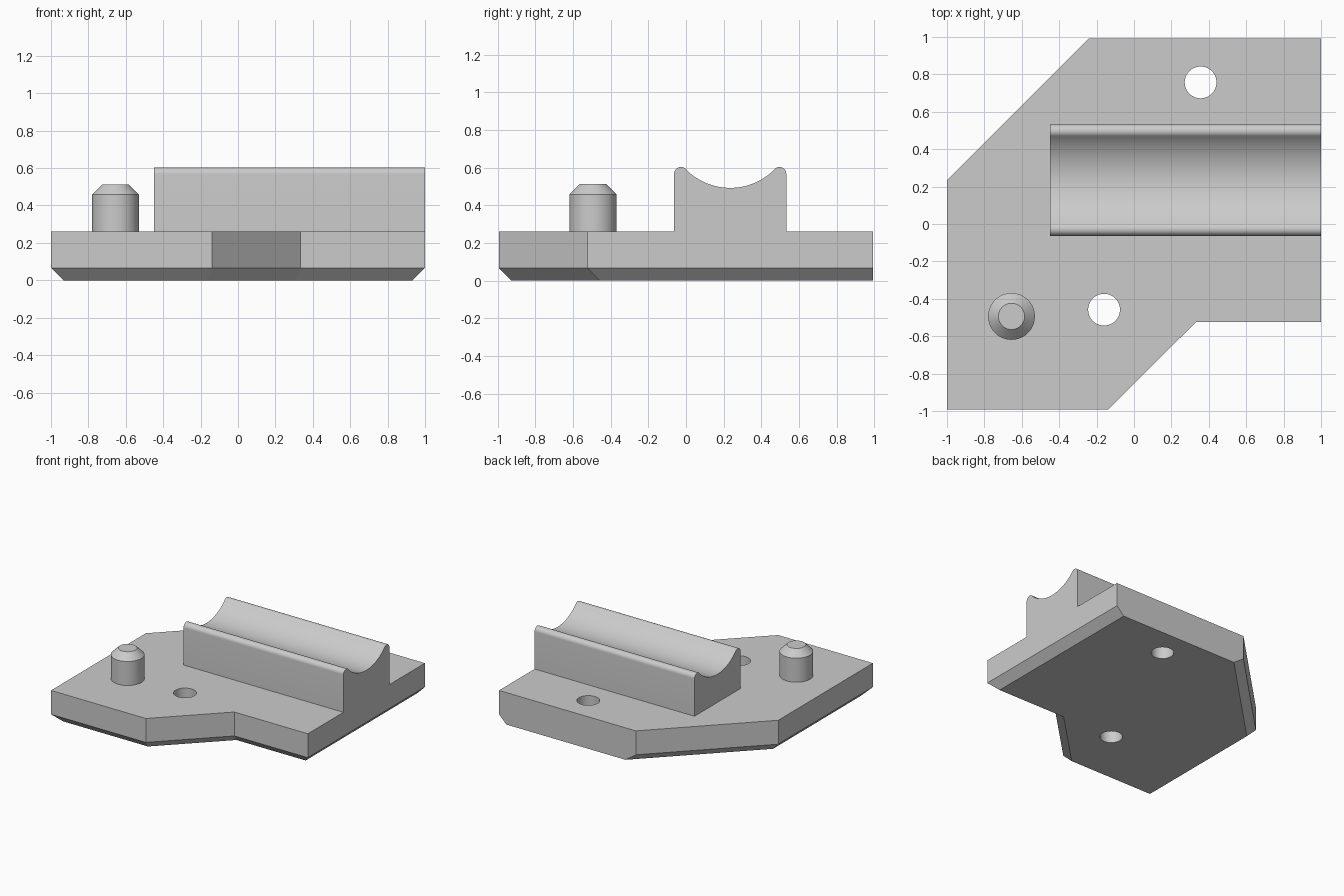
import bpy, bmesh, math
from mathutils import Vector

if "Cube" in bpy.data.objects:
    bpy.data.objects.remove(bpy.data.objects["Cube"])

TOP = 0.262       # plate top height
CHAMFER = 0.066   # bottom edge chamfer

grey = bpy.data.materials.new("light_grey")
grey.diffuse_color = (0.6, 0.6, 0.6, 1)
grey.use_nodes = True
grey.node_tree.nodes["Principled BSDF"].inputs["Base Color"].default_value = grey.diffuse_color


def loft(name, rings):
    """Closed solid through rings that all have the same number of points."""
    bm = bmesh.new()
    loops = [[bm.verts.new(p) for p in ring] for ring in rings]
    n = len(loops[0])
    bm.faces.new(loops[0])
    bm.faces.new(loops[-1])
    for a, b in zip(loops, loops[1:]):
        for i in range(n):
            j = (i + 1) % n
            bm.faces.new((a[i], a[j], b[j], b[i]))
    bmesh.ops.recalc_face_normals(bm, faces=bm.faces[:])
    mesh = bpy.data.meshes.new(name)
    bm.to_mesh(mesh)
    bm.free()
    mesh.materials.append(grey)
    obj = bpy.data.objects.new(name, mesh)
    bpy.context.collection.objects.link(obj)
    return obj


def turned(name, x, y, profile, n=64):
    """Round part from (radius, height) pairs."""
    return loft(name, [[(x + r * math.cos(2 * math.pi * i / n),
                         y + r * math.sin(2 * math.pi * i / n), z)
                        for i in range(n)] for r, z in profile])


def inset(points, amounts):
    """Move each edge of a counter-clockwise outline inward by its own amount."""
    n = len(points)
    lines = []
    for i in range(n):
        p, q = Vector(points[i]), Vector(points[(i + 1) % n])
        d = (q - p).normalized()
        lines.append((p + Vector((-d.y, d.x)) * amounts[i], d))
    out = []
    for i in range(n):
        (p, d), (q, e) = lines[i - 1], lines[i]
        w = q - p
        t = (w.x * e.y - w.y * e.x) / (d.x * e.y - d.y * e.x)
        out.append(p + d * t)
    return out


def combine(target, tool, operation):
    mod = target.modifiers.new(operation.lower(), 'BOOLEAN')
    mod.operation = operation
    mod.solver = 'EXACT'
    mod.object = tool
    bpy.context.view_layer.objects.active = target
    bpy.ops.object.modifier_apply(modifier=mod.name)
    bpy.data.objects.remove(tool)


# Base plate: chamfered below on every side except the straight back
outline = [(-1, -0.993), (-0.14, -0.993), (0.333, -0.523), (1, -0.523),
           (1, 0.993), (-0.24, 0.993), (-1, 0.233)]
foot = inset(outline, [0 if i == 4 else CHAMFER for i in range(7)])
body = loft("mounting_plate", [[(p[0], p[1], z) for p in pts] for pts, z in
                               ((foot, 0), (outline, CHAMFER), (outline, TOP))])

# Saddle profile: rounded lips flowing into a circular trough
MID, HALF, LIP, PEAK = 0.235, 0.298, 0.036, 0.604
TROUGH_R, TROUGH_Z = 0.331, 0.824
lip_y, lip_z = HALF - LIP, PEAK - LIP
end = math.atan2(TROUGH_Z - lip_z, lip_y)      # angle where lip meets trough
half = [(HALF, 0.15)]
for i in range(15):
    a = (math.pi - end) * i / 14
    half.append((lip_y + LIP * math.cos(a), lip_z + LIP * math.sin(a)))
for i in range(1, 17):
    a = -end + (end - math.pi / 2) * i / 16
    half.append((TROUGH_R * math.cos(a), TROUGH_Z + TROUGH_R * math.sin(a)))
profile = half + [(-y, z) for y, z in reversed(half[:-1])]
saddle = loft("saddle", [[(x, MID + y, z) for y, z in profile] for x in (-0.45, 1)])
combine(body, saddle, 'UNION')

# Locating pin with a bevelled tip
pin = turned("pin", -0.655, -0.494,
             [(0.125, 0.15), (0.125, 0.459), (0.07, 0.513)])
combine(body, pin, 'UNION')

# Two through holes
for x, y in ((0.356, 0.757), (-0.16, -0.458)):
    combine(body, turned("hole_cutter", x, y, [(0.085, -0.2), (0.085, 0.5)]), 'DIFFERENCE')

# Smooth the curved surfaces and keep the corners sharp
bpy.ops.object.select_all(action='DESELECT')
body.select_set(True)
bpy.context.view_layer.objects.active = body
bpy.ops.object.shade_smooth_by_angle(angle=math.radians(30))
